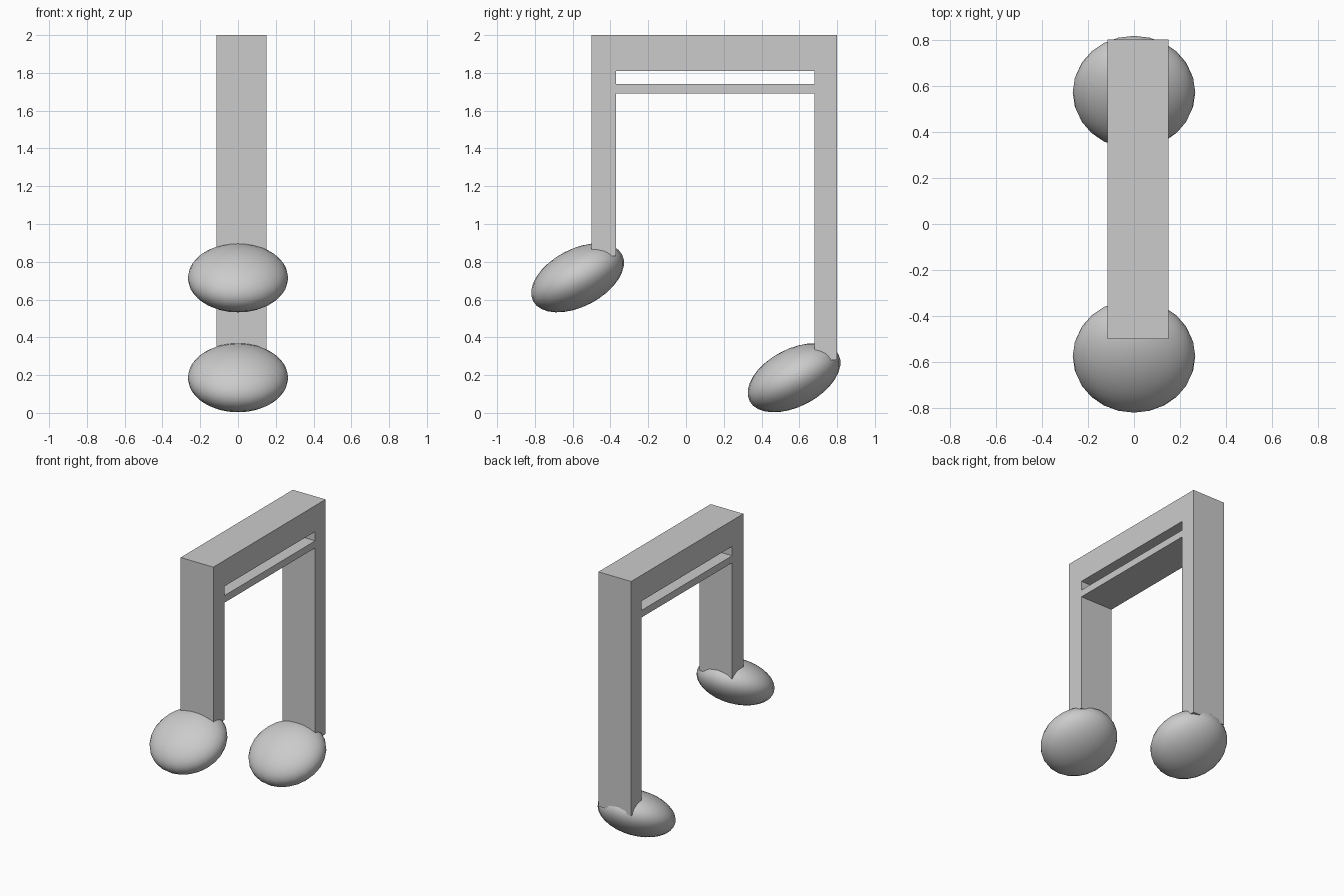
import bpy, bmesh
from math import radians

if "Cube" in bpy.data.objects:
    bpy.data.objects.remove(bpy.data.objects["Cube"])

X0, X1 = -0.115, 0.15   # thickness range of the flat parts


def extrude_profile(name, points):
    """Extrude a (y, z) outline from X0 to X1."""
    bm = bmesh.new()
    face = bm.faces.new([bm.verts.new((X0, y, z)) for y, z in points])
    new = bmesh.ops.extrude_face_region(bm, geom=[face])["geom"]
    verts = [g for g in new if isinstance(g, bmesh.types.BMVert)]
    bmesh.ops.translate(bm, verts=verts, vec=(X1 - X0, 0, 0))
    bmesh.ops.recalc_face_normals(bm, faces=bm.faces)
    mesh = bpy.data.meshes.new(name)
    bm.to_mesh(mesh)
    bm.free()
    obj = bpy.data.objects.new(name, mesh)
    bpy.context.collection.objects.link(obj)
    return obj


def note_head(name, y, z):
    """Flattened, tilted smooth ball."""
    bpy.ops.mesh.primitive_uv_sphere_add(segments=24, ring_count=16, radius=1,
                                         location=(0, y, z),
                                         rotation=(radians(27.7), 0, 0))
    obj = bpy.context.object
    obj.name = name
    obj.scale = (0.266, 0.266, 0.152)
    bpy.ops.object.shade_smooth()
    return obj


# Two stems joined by the thick upper beam
extrude_profile("stems_and_beam", [
    (-0.50, 0.83), (-0.37, 0.83), (-0.37, 1.81), (0.68, 1.81),
    (0.68, 0.28), (0.80, 0.28), (0.80, 2.0), (-0.50, 2.0)])

# Thin lower beam between the stems
extrude_profile("lower_beam", [
    (-0.37, 1.69), (0.68, 1.69), (0.68, 1.742), (-0.37, 1.742)])

# Note heads
note_head("front_note_head", -0.574, 0.715)
note_head("back_note_head", 0.572, 0.186)
